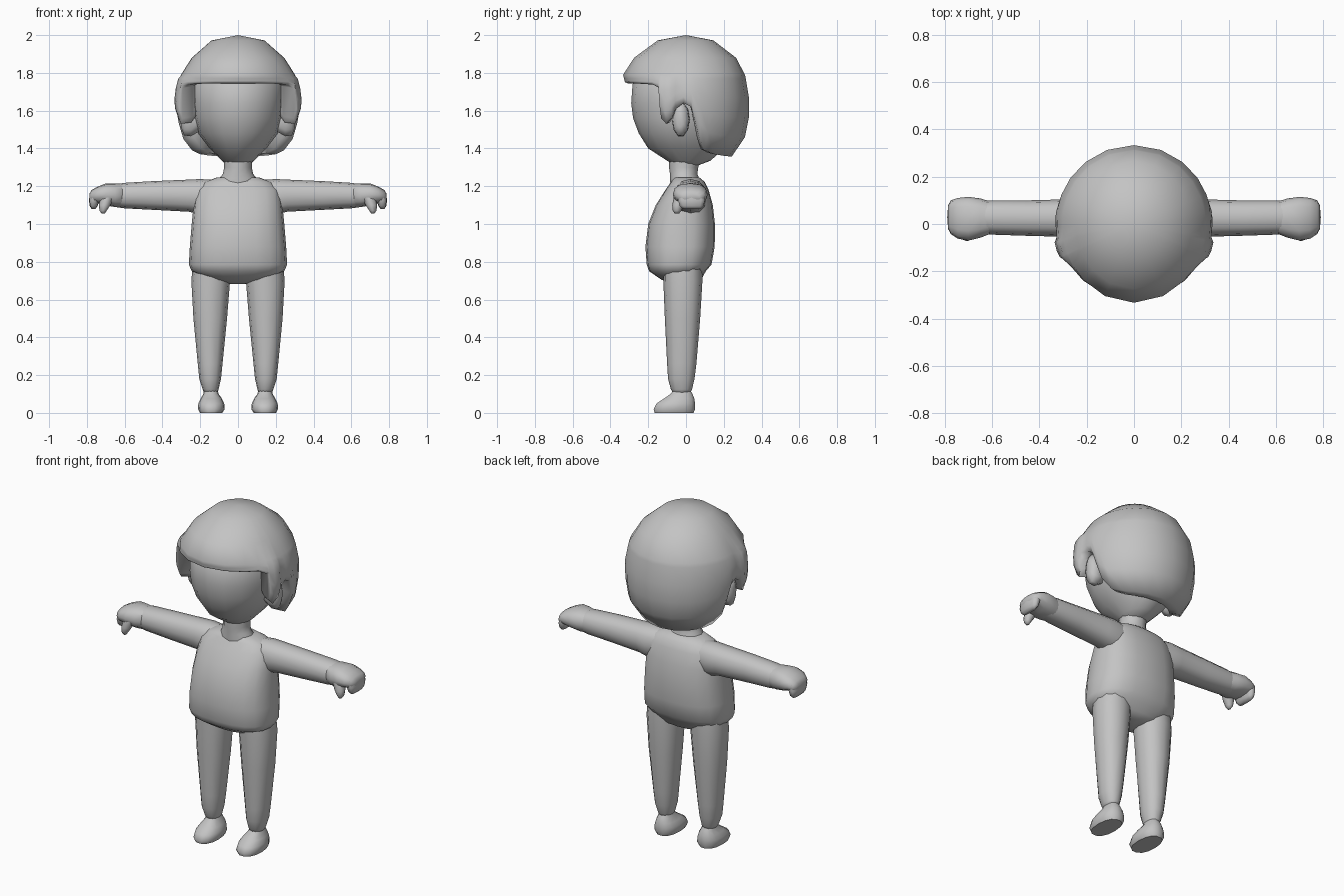
import bpy, bmesh, math

skin_gray = bpy.data.materials.new("plain gray")
skin_gray.diffuse_color = (0.55, 0.55, 0.55, 1)


def finish(name, bm, mirror, angle=70):
    """Turn a bmesh into a smooth shaded object, optionally mirrored in x."""
    bmesh.ops.recalc_face_normals(bm, faces=bm.faces)
    mesh = bpy.data.meshes.new(name)
    bm.to_mesh(mesh)
    bm.free()
    mesh.materials.append(skin_gray)
    ob = bpy.data.objects.new(name, mesh)
    bpy.context.collection.objects.link(ob)
    bpy.ops.object.select_all(action='DESELECT')
    ob.select_set(True)
    bpy.context.view_layer.objects.active = ob
    bpy.ops.object.shade_smooth_by_angle(angle=math.radians(angle))
    if mirror:
        ob.modifiers.new("mirror", 'MIRROR').use_clip = False
    return ob


def bridge(bm, rows):
    """Quads between successive closed rows of vertices."""
    for a, b in zip(rows, rows[1:]):
        n = len(a)
        for i in range(n):
            j = (i + 1) % n
            bm.faces.new((a[i], a[j], b[j], b[i]))


def loft(name, rings, axis='z', n=16, power=2.0, mirror=False, angle=70):
    """Rounded sections; each ring is (position, u min, u max, v min, v max)."""
    bm = bmesh.new()
    rows = []
    for t, u0, u1, v0, v1 in rings:
        row = []
        for k in range(n):
            a = 2 * math.pi * k / n
            c, s = math.cos(a), math.sin(a)
            u = (u0 + u1) / 2 + (u1 - u0) / 2 * math.copysign(abs(c) ** (2 / power), c)
            v = (v0 + v1) / 2 + (v1 - v0) / 2 * math.copysign(abs(s) ** (2 / power), s)
            row.append(bm.verts.new((u, v, t) if axis == 'z' else (t, u, v)))
        rows.append(row)
    bridge(bm, rows)
    bm.faces.new(rows[0])
    bm.faces.new(rows[-1])
    return finish(name, bm, mirror, angle)


def centred(rings):
    """Expand (z, half width, y min, y max) into full ring values."""
    return [(z, -w, w, y0, y1) for z, w, y0, y1 in rings]


# Head with a tapered chin
loft("head", centred([
    (1.305, .05, -.05, .05), (1.335, .085, -.10, .13), (1.40, .15, -.20, .20),
    (1.48, .212, -.25, .235), (1.56, .235, -.28, .25), (1.64, .245, -.29, .26),
    (1.74, .245, -.283, .26), (1.84, .19, -.21, .21)]))

# Neck and torso
loft("neck", centred([
    (1.18, .11, -.08, .08), (1.24, .10, -.085, .07), (1.265, .08, -.085, .06),
    (1.30, .073, -.09, .065), (1.36, .075, -.09, .08)]), n=12)
loft("torso", centred([
    (.683, .04, -.07, .04), (.705, .15, -.13, .08), (.75, .245, -.195, .105),
    (.785, .26, -.208, .135), (.88, .255, -.215, .152), (1.0, .245, -.20, .153),
    (1.1, .235, -.16, .142), (1.18, .222, -.11, .12), (1.222, .18, -.08, .10),
    (1.247, .11, -.065, .07)]), n=20, power=2.5)

# Arms, palms, curled fingers and thumbs
loft("arm", [
    (.08, -.05, .09, 1.06, 1.23), (.20, -.06, .108, 1.05, 1.238),
    (.26, -.055, .105, 1.065, 1.235), (.45, -.05, .10, 1.075, 1.227),
    (.60, -.045, .10, 1.083, 1.218), (.65, -.04, .095, 1.09, 1.21)],
    axis='x', n=12, power=2.3, mirror=True)
loft("palm", [
    (.59, -.035, .09, 1.09, 1.21), (.65, -.058, .108, 1.09, 1.215),
    (.70, -.07, .115, 1.098, 1.215), (.745, -.062, .11, 1.11, 1.197),
    (.775, -.042, .10, 1.112, 1.18), (.787, -.015, .075, 1.125, 1.16)],
    axis='x', n=12, power=2.4, mirror=True)
loft("fingers", [
    (1.165, .725, .782, -.045, .10), (1.125, .735, .79, -.045, .103),
    (1.095, .743, .785, -.035, .095), (1.08, .755, .775, -.02, .08)],
    n=10, power=2.8, mirror=True)
loft("thumb", [
    (1.14, .655, .73, -.065, 0), (1.10, .675, .737, -.073, -.015),
    (1.07, .695, .733, -.07, -.025), (1.055, .705, .722, -.06, -.037)],
    n=8, mirror=True)

# Legs
loft("leg", [
    (.10, .11, .178, -.065, .02), (.125, .103, .187, -.08, .032),
    (.18, .09, .205, -.095, .045), (.26, .082, .213, -.10, .055),
    (.50, .058, .236, -.112, .075), (.70, .042, .247, -.12, .087),
    (.78, .04, .24, -.12, .085)], n=12, power=2.2, mirror=True)

# Shoes
loft("shoe", [
    (0, .083, .202, -.168, .043), (.02, .07, .212, -.174, .05),
    (.05, .073, .21, -.158, .05), (.075, .085, .198, -.12, .046),
    (.10, .102, .184, -.083, .036), (.125, .11, .176, -.065, .02)],
    n=14, power=2.3, mirror=True, angle=50)

# Ears
loft("ear", [
    (.20, -.06, .01, 1.49, 1.61), (.25, -.075, .02, 1.46, 1.645),
    (.285, -.07, .015, 1.465, 1.64), (.302, -.045, -.01, 1.51, 1.60)],
    axis='x', n=10, mirror=True)

# Hair profile: height, then radius at front, side and back
PROFILE = [(2.0, 0, 0, 0), (1.972, .15, .14, .145), (1.88, .275, .245, .265),
           (1.79, .333, .302, .312), (1.745, .322, .322, .322),
           (1.65, .32, .334, .336), (1.55, .30, .325, .332),
           (1.45, .28, .31, .31), (1.35, .24, .25, .25)]
# Hem height by angle from the front: fringe, sideburn, ear notch, nape
HEM = [(0, 1.745), (22, 1.745), (42, 1.742), (56, 1.738), (64, 1.72),
       (66, 1.56), (71, 1.53), (77, 1.565), (80, 1.61), (88, 1.64), (95, 1.62),
       (99, 1.54), (104, 1.45), (112, 1.39), (126, 1.37), (142, 1.362),
       (160, 1.358), (180, 1.356)]


def hair_radius(z, deg):
    for (za, *a), (zb, *b) in zip(PROFILE, PROFILE[1:]):
        if z >= zb:
            break
    f = (za - z) / (za - zb)
    front, side, back = [p + (q - p) * f for p, q in zip(a, b)]
    c = math.cos(math.radians(deg))
    end = front if c > 0 else back
    r = side + (end - side) * c * c
    if z < 1.78 and 62 < deg < 79:      # sideburns stand out a little
        r *= 1.04
    return r


bm = bmesh.new()
columns = HEM + [(-d, h) for d, h in HEM[-2:0:-1]]
rows = [[] for _ in range(10)]
for deg, hem in columns:
    top = 1.77
    heights = [1.972, 1.88, 1.79] + [top + (hem - top) * k / 4 for k in range(5)]
    points = [(hair_radius(z, abs(deg)), z) for z in heights]
    edge = points[-1][0]
    points[-1] = (edge - .012, hem)                      # rounded lip
    points += [(edge - .07, hem + .008), (.19, hem + .10)]  # underside
    for row, (r, z) in zip(rows, points):
        a = math.radians(deg)
        row.append(bm.verts.new((r * math.sin(a), -r * math.cos(a), z)))
bridge(bm, rows)
crown = bm.verts.new((0, 0, 2.0))
for i, v in enumerate(rows[0]):
    bm.faces.new((v, rows[0][(i + 1) % len(rows[0])], crown))
finish("hair", bm, False, 75)
